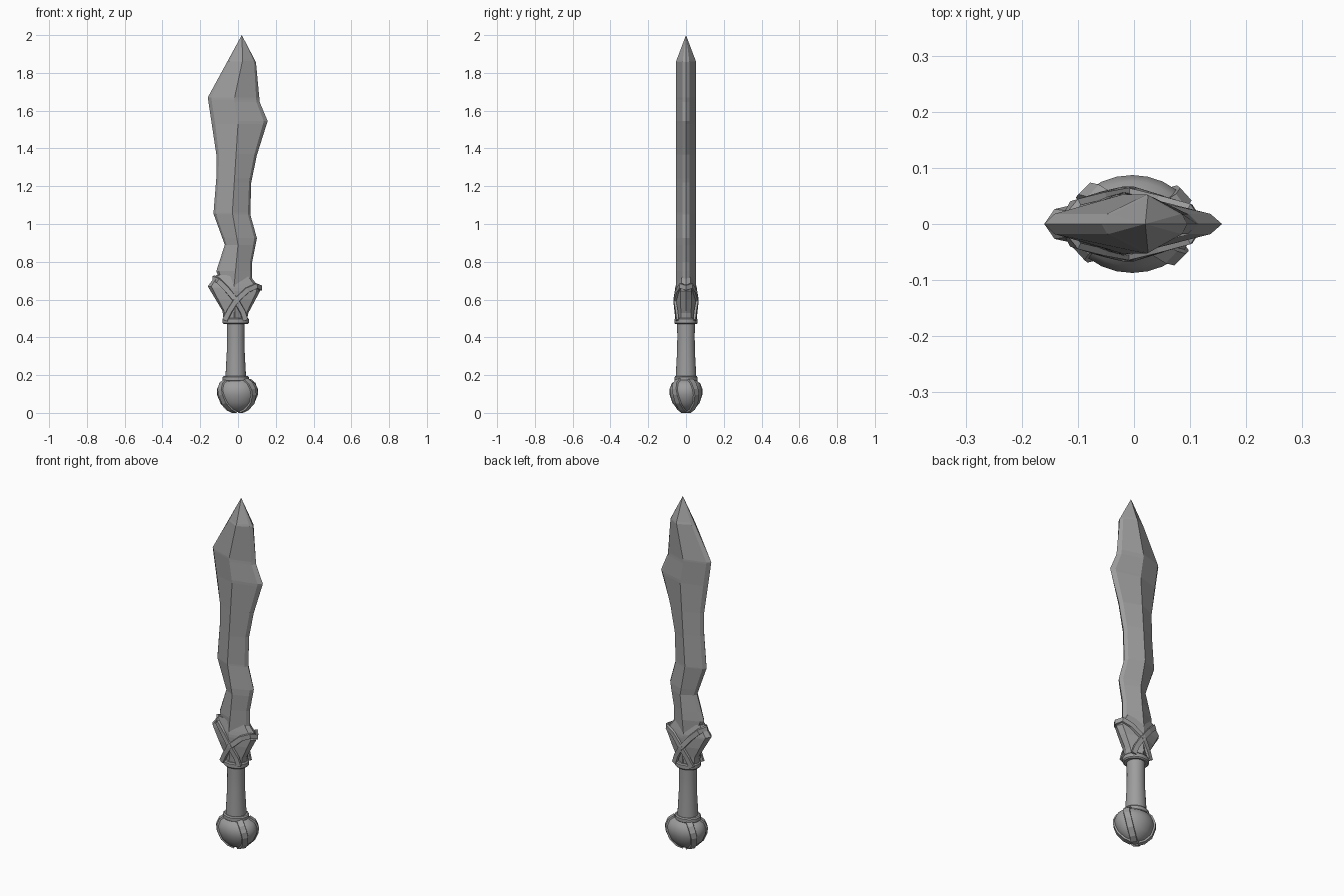
import bpy
import bmesh
from math import cos, sin, pi, radians
from mathutils import Vector

cube = bpy.data.objects.get("Cube")
if cube:
    bpy.data.objects.remove(cube, do_unlink=True)

metal = bpy.data.materials.new("grey metal")
metal.use_nodes = True
GREY = (0.34, 0.34, 0.34, 1)
metal.diffuse_color = GREY
next(n for n in metal.node_tree.nodes if n.type == 'BSDF_PRINCIPLED').inputs["Base Color"].default_value = GREY


def loft(name, rings, closed=False, smooth=False):
    """Skin a list of equal-length rings, capped unless closed."""
    bm = bmesh.new()
    rows = [[bm.verts.new(p) for p in ring] for ring in rings]
    n = len(rows[0])
    pairs = list(zip(rows, rows[1:]))
    if closed:
        pairs.append((rows[-1], rows[0]))
    else:
        bm.faces.new(rows[0])
        bm.faces.new(rows[-1])
    for a, b in pairs:
        for i in range(n):
            j = (i + 1) % n
            bm.faces.new((a[i], a[j], b[j], b[i]))
    bmesh.ops.remove_doubles(bm, verts=bm.verts, dist=0.00005)
    bmesh.ops.recalc_face_normals(bm, faces=bm.faces)
    mesh = bpy.data.meshes.new(name)
    bm.to_mesh(mesh)
    bm.free()
    mesh.materials.append(metal)
    obj = bpy.data.objects.new(name, mesh)
    bpy.context.collection.objects.link(obj)
    if smooth:
        bpy.ops.object.select_all(action='DESELECT')
        obj.select_set(True)
        bpy.context.view_layer.objects.active = obj
        bpy.ops.object.shade_smooth_by_angle(angle=radians(35))
    return obj


def at(line, z):
    """Value of a (z, value) polyline at height z."""
    for (z0, v0), (z1, v1) in zip(line, line[1:]):
        if z0 <= z <= z1:
            return v0 + (v1 - v0) * (z - z0) / (z1 - z0)
    return line[-1][1] if z > line[-1][0] else line[0][1]


def ridged(name, left, ridge, right, half, bevel):
    """Flat ridged body with bevelled edges, from four height lines."""
    rings = []
    for z in sorted({p[0] for line in (left, ridge, right, half) for p in line}):
        l, m, r, h = (at(line, z) for line in (left, ridge, right, half))
        ls, rs, e = l + 0.13 * (m - l), r + 0.13 * (m - r), bevel * h
        rings.append([(l, 0, z), (ls, -e, z), (m, -h, z), (rs, -e, z),
                      (r, 0, z), (rs, e, z), (m, h, z), (ls, e, z)])
    return loft(name, rings)


def lathe(name, profile, cx, depth, sides=24):
    """Turned part around x = cx, flattened front to back by depth."""
    return loft(name, [[(cx + r * cos(2 * pi * i / sides),
                         depth * r * sin(2 * pi * i / sides), z)
                        for i in range(sides)] for r, z in profile], smooth=True)


def strap(name, points, normals, width, thick):
    """Flat band following points, lying against the given normals."""
    points = [Vector(p) for p in points]
    rings = []
    for i, p in enumerate(points):
        t = points[min(i + 1, len(points) - 1)] - points[max(i - 1, 0)]
        n = Vector(normals[i]).normalized()
        side = t.cross(n).normalized() * width / 2
        rings.append([p - side - n * thick, p + side - n * thick,
                      p + side * 0.85 + n * thick, p - side * 0.85 + n * thick])
    return loft(name, rings)


# Wavy blade
ridged("blade",
       left=[(0.5, -0.06), (0.66, -0.08), (0.75, -0.115), (0.89, -0.07), (1.055, -0.13),
             (1.24, -0.115), (1.37, -0.115), (1.67, -0.16), (2, 0.02)],
       ridge=[(0.5, -0.02), (0.68, -0.02), (0.89, 0), (1.06, -0.03), (1.53, 0),
              (1.66, -0.02), (1.87, 0.025), (2, 0.02)],
       right=[(0.5, 0.04), (0.68, 0.075), (0.8, 0.075), (0.925, 0.1), (1.05, 0.065),
              (1.22, 0.07), (1.365, 0.1), (1.545, 0.157), (1.645, 0.115),
              (1.857, 0.095), (2, 0.02)],
       half=[(0.5, 0.053), (1.86, 0.053), (2, 0)], bevel=0.34)

# Winged guard around the blade root
ridged("guard",
       left=[(0.48, -0.075), (0.54, -0.082), (0.67, -0.16), (0.73, -0.115)],
       ridge=[(0.48, -0.015), (0.73, -0.02)],
       right=[(0.48, 0.045), (0.53, 0.055), (0.645, 0.117), (0.68, 0.1), (0.73, 0.06)],
       half=[(0.48, 0.052), (0.6, 0.058), (0.66, 0.055), (0.73, 0.042)], bevel=0.5)

# Two straps crossing on the front and the back, each looped over one wing
STRAPS = {
    "right_guard_strap": ([(-0.07, 0.49), (-0.045, 0.54), (-0.01, 0.595),
                           (0.05, 0.65), (0.1, 0.672)], (0.12, 0.662)),
    "left_guard_strap": ([(0.04, 0.49), (0.025, 0.535), (-0.01, 0.595),
                          (-0.06, 0.655), (-0.105, 0.7)], (-0.13, 0.712)),
}
for name, (path, (ex, ez)) in STRAPS.items():
    front, lean = [], []
    for x, z in path:
        front.append((x, -(0.062 - 0.28 * abs(x + 0.015)), z))
        lean.append((0.35 * (x + 0.015) / 0.1, -1, 0))
    mirror = lambda pts: [(x, -y, z) for x, y, z in reversed(pts)]
    strap(name, front + [(ex, 0, ez)] + mirror(front),
          lean + [(ex, 0, 0)] + mirror(lean), 0.03, 0.006)

# Grip with a collar at each end
lathe("grip", [(0.055, 0.16), (0.053, 0.22), (0.047, 0.33), (0.046, 0.41), (0.048, 0.49)],
      -0.012, 1.0)
for name, z, height in (("guard_collar", 0.47, 0.032), ("pommel_collar", 0.165, 0.03)):
    lathe(name, [(0.064, z), (0.07, z + 0.006), (0.07, z + height - 0.006),
                 (0.064, z + height)], -0.012, 0.88)

# Rounded pommel
POMMEL = [(0.065, 0.175), (0.095, 0.155), (0.109, 0.125), (0.108, 0.095),
          (0.09, 0.052), (0.055, 0.02), (0.02, 0.006)]
DEPTH = 0.8
lathe("pommel", POMMEL + [(0, 0.004)], -0.003, DEPTH)

# Bands running down the pommel, twisting slightly
for k, start in enumerate((38, 142, 218, 322)):
    pts, nrm = [], []
    for i, (r, z) in enumerate(POMMEL):
        a = radians(start + 4 * (i - 3))
        pts.append((-0.003 + r * cos(a), DEPTH * r * sin(a), z))
        nrm.append((cos(a) * r, sin(a) * r / DEPTH, (z - 0.1) * 1.2))
    strap(f"pommel_band_{k + 1}", pts, nrm, 0.036, 0.007)
